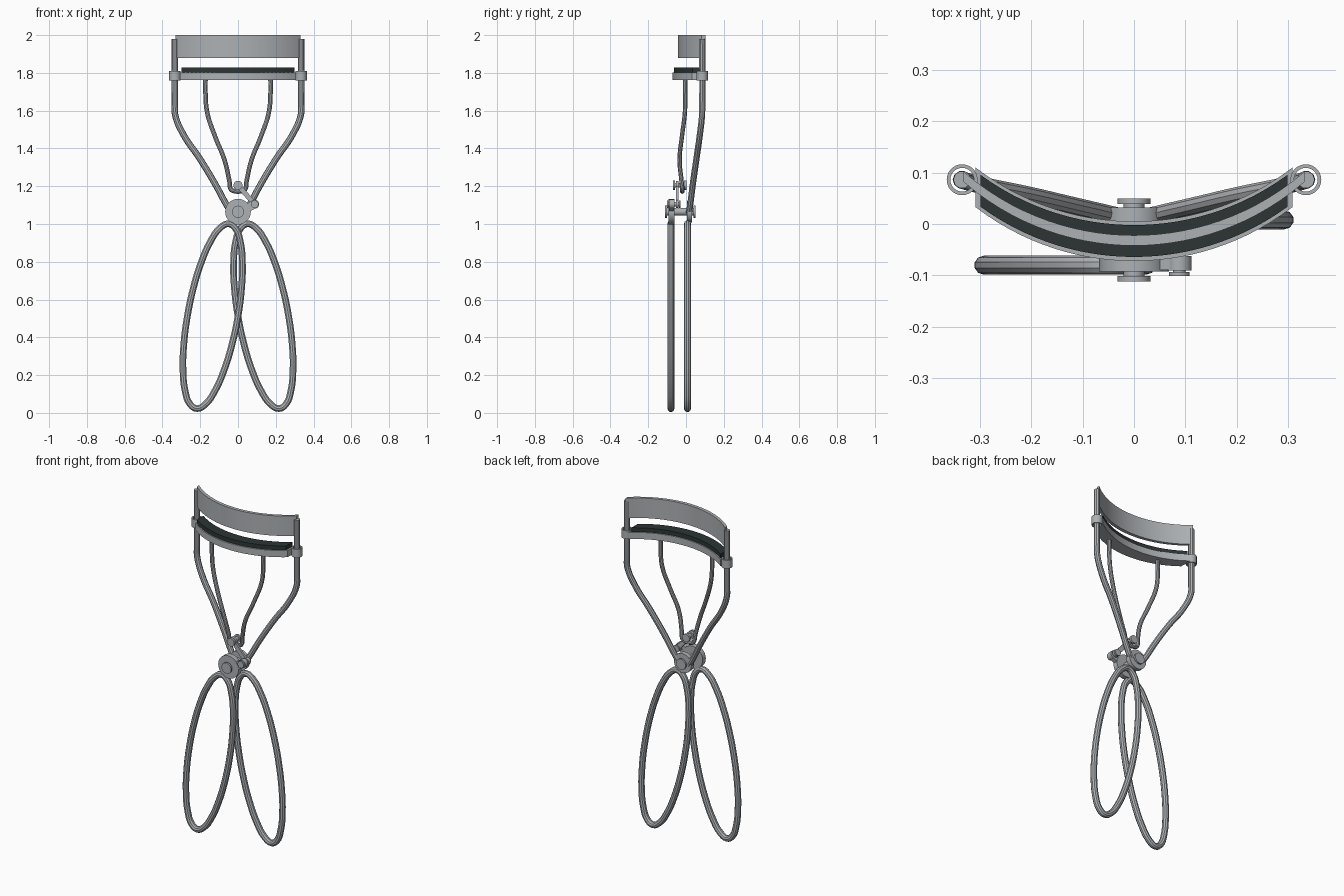
import bpy, bmesh, math
from mathutils import Matrix, Vector

if "Cube" in bpy.data.objects:
    bpy.data.objects.remove(bpy.data.objects["Cube"])


def make_material(name, rgb):
    m = bpy.data.materials.new(name)
    m.diffuse_color = (*rgb, 1)
    m.use_nodes = True
    m.node_tree.nodes["Principled BSDF"].inputs["Base Color"].default_value = m.diffuse_color
    return m


STEEL = make_material("steel grey", (0.42, 0.44, 0.46))
RUBBER = make_material("dark rubber", (0.025, 0.036, 0.034))


def finish(obj, mat):
    obj.data.materials.clear()
    obj.data.materials.append(mat)
    bpy.ops.object.select_all(action='DESELECT')
    obj.select_set(True)
    bpy.context.view_layer.objects.active = obj
    bpy.ops.object.shade_smooth_by_angle(angle=math.radians(35))
    return obj


def mesh_object(name, bm, mat):
    bmesh.ops.recalc_face_normals(bm, faces=bm.faces[:])
    me = bpy.data.meshes.new(name)
    bm.to_mesh(me)
    bm.free()
    obj = bpy.data.objects.new(name, me)
    bpy.context.collection.objects.link(obj)
    return finish(obj, mat)


def tube(name, pts, radius, cyclic=False, res=6):
    """Round wire through the given points."""
    cu = bpy.data.curves.new(name, 'CURVE')
    cu.dimensions = '3D'
    cu.bevel_depth = radius
    cu.bevel_resolution = 3
    cu.use_fill_caps = not cyclic
    cu.resolution_u = res
    sp = cu.splines.new('BEZIER')
    sp.bezier_points.add(len(pts) - 1)
    sp.use_cyclic_u = cyclic
    for bp, p in zip(sp.bezier_points, pts):
        bp.co = p
        bp.handle_left_type = bp.handle_right_type = 'AUTO'
    obj = bpy.data.objects.new(name, cu)
    bpy.context.collection.objects.link(obj)
    bpy.ops.object.select_all(action='DESELECT')
    obj.select_set(True)
    bpy.context.view_layer.objects.active = obj
    bpy.ops.object.convert(target='MESH')
    return finish(bpy.context.view_layer.objects.active, STEEL)


def lathe(name, profile, loc, along_y=True, closed=False, n=28):
    """Turn (radius, height) pairs around the y or z axis."""
    bm = bmesh.new()
    rings = []
    for k in range(n):
        a = 2 * math.pi * k / n
        c, s = math.cos(a), math.sin(a)
        rings.append([bm.verts.new((r * c, h, r * s) if along_y else (r * c, r * s, h))
                      for r, h in profile])
    m = len(profile)
    for k in range(n):
        a, b = rings[k], rings[(k + 1) % n]
        for j in range(m if closed else m - 1):
            i = (j + 1) % m
            bm.faces.new((a[j], a[i], b[i], b[j]))
    if not closed:
        bm.faces.new([r[0] for r in rings])
        bm.faces.new([r[-1] for r in rings])
    bmesh.ops.translate(bm, verts=bm.verts[:], vec=Vector(loc))
    return mesh_object(name, bm, STEEL)


def disc(name, x, z, r, y0, y1):
    return lathe(name, [(r, y0), (r, y1)], (x, 0, z))


def pin(name, x, z, r, head, y0, y1, t):
    """Shaft with a wider head at both ends."""
    return lathe(name, [(head, y0), (head, y0 + t), (r, y0 + t),
                        (r, y1 - t), (head, y1 - t), (head, y1)], (x, 0, z))


def arc_bar(name, half, y_front, y_back, z0, z1, mat, radius=0.505, n=28):
    """Bar bent to a circular arc in plan."""
    bm = bmesh.new()
    rows = []
    for k in range(n + 1):
        x = half * (2 * k / n - 1)
        s = radius - math.sqrt(radius ** 2 - x * x)
        rows.append([bm.verts.new((x, y + s, z)) for y, z in
                     ((y_front, z0), (y_back, z0), (y_back, z1), (y_front, z1))])
    for a, b in zip(rows, rows[1:]):
        for j in range(4):
            i = (j + 1) % 4
            bm.faces.new((a[j], a[i], b[i], b[j]))
    bm.faces.new(rows[0])
    bm.faces.new(rows[-1])
    return mesh_object(name, bm, mat)


def strap(name, p, q, width, y0, y1):
    """Flat bar between two (x, z) points."""
    d = Vector((q[0] - p[0], 0, q[1] - p[1]))
    bm = bmesh.new()
    bmesh.ops.create_cube(bm, size=1)
    bmesh.ops.scale(bm, verts=bm.verts[:], vec=(d.length, y1 - y0, width))
    mid = Vector(((p[0] + q[0]) / 2, (y0 + y1) / 2, (p[1] + q[1]) / 2))
    turn = Matrix.Rotation(-math.atan2(d.z, d.x), 4, 'Y')
    bmesh.ops.transform(bm, verts=bm.verts[:], matrix=Matrix.Translation(mid) @ turn)
    return mesh_object(name, bm, STEEL)


# Curved clamp: upper plate, lower tray and rubber pad
arc_bar("upper_plate", 0.332, -0.042, -0.022, 1.88, 2.0, STEEL)
arc_bar("lower_tray", 0.308, -0.072, 0.005, 1.763, 1.803, STEEL)
arc_bar("rubber_pad", 0.298, -0.064, -0.002, 1.80, 1.828, RUBBER)

for side, s in (("left", -1), ("right", 1)):
    # Outer frame arm and the sliding collar around it
    tube(side + "_frame_arm",
         [(s * x, y, z) for x, y, z in (
             (0.334, 0.086, 1.98), (0.334, 0.086, 1.64), (0.333, 0.085, 1.58),
             (0.287, 0.073, 1.47), (0.205, 0.056, 1.35), (0.12, 0.036, 1.21),
             (0.06, 0.022, 1.10), (0.035, 0.016, 1.06))], 0.017)
    lathe(side + "_collar", [(0.023, 1.76), (0.03, 1.76), (0.03, 1.81), (0.023, 1.81)],
          (s * 0.334, 0.086, 0), along_y=False, closed=True)

    # Finger loop: a leaning ellipse
    y = -0.08 if s < 0 else 0.008
    loop = []
    for k in range(20):
        t = 2 * math.pi * k / 20
        x = 0.134 - 0.083 * math.sin(t) + 0.134 * math.cos(t)
        loop.append((s * x, y, 0.512 + 0.489 * math.sin(t)))
    tube(side + "_finger_loop", loop, 0.0185, cyclic=True, res=4)

# Inner push wire: one bent wire with a short crossbar at the bottom
half = [(0.172, -0.004, 1.775), (0.172, -0.004, 1.69), (0.163, -0.006, 1.59),
        (0.12, -0.022, 1.46), (0.072, -0.034, 1.34), (0.046, -0.024, 1.23),
        (0.038, -0.02, 1.185), (0.028, -0.02, 1.177)]
tube("push_wire", [(-x, y, z) for x, y, z in half] + half[::-1], 0.012)

# Main pivot
disc("front_pivot_disc", 0, 1.065, 0.068, -0.092, -0.062)
disc("back_pivot_disc", 0, 1.065, 0.058, 0.004, 0.032)
pin("pivot_pin", 0, 1.065, 0.02, 0.032, -0.112, 0.05, 0.011)

# Lever lug and connecting link
strap("lever_lug", (0.02, 1.07), (0.088, 1.105), 0.044, -0.089, -0.064)
disc("lug_eye", 0.088, 1.105, 0.024, -0.09, -0.062)
pin("lug_pin", 0.088, 1.105, 0.012, 0.02, -0.101, -0.03, 0.008)
strap("link", (0.088, 1.105), (0.0, 1.205), 0.026, -0.053, -0.04)
disc("link_lower_eye", 0.088, 1.105, 0.021, -0.054, -0.039)
disc("link_upper_eye", 0, 1.205, 0.023, -0.054, -0.039)
pin("link_pin", 0, 1.205, 0.013, 0.024, -0.07, 0.002, 0.012)
